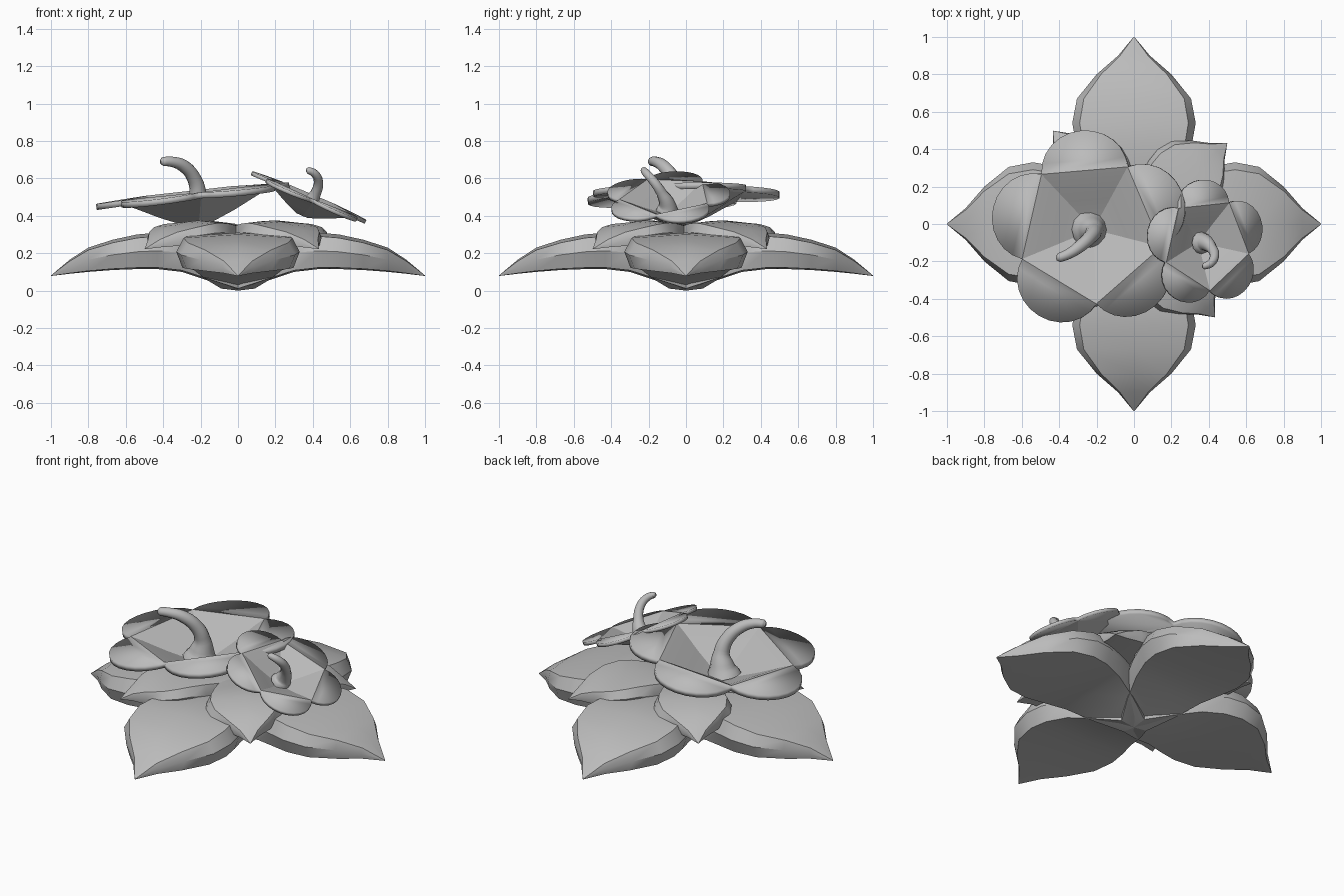
import bpy, bmesh, math
from mathutils import Vector, Matrix

if "Cube" in bpy.data.objects:
    bpy.data.objects.remove(bpy.data.objects["Cube"])

grey = bpy.data.materials.new("soft_grey")
grey.diffuse_color = (0.5, 0.5, 0.5, 1)
grey.use_nodes = True
grey.node_tree.nodes["Principled BSDF"].inputs["Base Color"].default_value = grey.diffuse_color


def finish(obj, angle=30):
    bpy.ops.object.select_all(action='DESELECT')
    obj.select_set(True)
    bpy.context.view_layer.objects.active = obj
    bpy.ops.object.shade_smooth_by_angle(angle=math.radians(angle))


def add_mesh(name, bm, matrix):
    bmesh.ops.remove_doubles(bm, verts=bm.verts, dist=0.0005)
    bmesh.ops.recalc_face_normals(bm, faces=bm.faces)
    mesh = bpy.data.meshes.new(name)
    bm.to_mesh(mesh)
    bm.free()
    mesh.materials.append(grey)
    obj = bpy.data.objects.new(name, mesh)
    bpy.context.collection.objects.link(obj)
    obj.matrix_world = matrix
    return obj


# Leaf stations from stem to tip: distance, half width, top, underside
LEAF = [(0, .10, .27, 0), (.15, .19, .29, .05), (.30, .26, .305, .10),
        (.43, .31, .31, .115), (.54, .33, .30, .115), (.67, .305, .272, .11),
        (.80, .20, .23, .10), (.90, .085, .165, .09), (1, .002, .081, .078)]


def leaf(name, angle, scale, lift):
    bm = bmesh.new()
    rings = []
    for r, w, top, low in LEAF:
        t = top - low
        half = [(.88 * w, top - .1 * t), (w, low + .5 * t), (.9 * w, low + .04 * t)]
        section = [(0, top)] + half + [(0, low)] + [(-y, z) for y, z in reversed(half)]
        rings.append([bm.verts.new((r, y, z)) for y, z in section])
    for a, b in zip(rings, rings[1:]):
        for i in range(8):
            j = (i + 1) % 8
            bm.faces.new((a[i], a[j], b[j], b[i]))
    bm.faces.new(rings[0])
    bm.faces.new(rings[-1])
    m = (Matrix.Translation((0, 0, lift)) @ Matrix.Rotation(math.radians(angle), 4, 'Z')
         @ Matrix.Scale(scale, 4))
    finish(add_mesh(name, bm, m), 32)


for k in range(4):
    leaf(f"large_leaf_{k + 1}", 90 * k, 1, 0)
    leaf(f"small_leaf_{k + 1}", 41 + 90 * k, .66, .17)


# Flower: five-sided funnel whose edges carry rounded petal ends
def flower(name, base, normal, scale):
    bm = bmesh.new()
    profile = [(.04, 0), (.16, .06), (.27, .125), (.32, .15)]
    side = math.tan(math.radians(36))
    for k in range(5):
        rot = Matrix.Rotation(math.radians(95 + 72 * k), 4, 'Z')

        def vert(x, y, z):
            return bm.verts.new(rot @ Vector((x, y, z)))

        rows = [(vert(a, -a * side, z), vert(a, a * side, z)) for a, z in profile]
        bm.faces.new((vert(0, 0, 0), rows[0][0], rows[0][1]))
        for p, q in zip(rows, rows[1:]):
            bm.faces.new((p[0], q[0], q[1], p[1]))
        # rounded end, drooping slightly
        w = .32 * side
        arc = [vert(.32 + .215 * math.cos(t), w * math.sin(t), .15 - .01 * math.cos(t))
               for t in [math.radians(-90 + 15 * i) for i in range(1, 12)]]
        bm.faces.new([rows[-1][0]] + arc + [rows[-1][1]])
    tilt = Vector((0, 0, 1)).rotation_difference(Vector(normal)).to_matrix().to_4x4()
    obj = add_mesh(name, bm, Matrix.Translation(base) @ tilt @ Matrix.Scale(scale, 4))
    if sum(p.normal.z for p in obj.data.polygons) < 0:
        obj.data.flip_normals()
    mod = obj.modifiers.new("thickness", 'SOLIDIFY')
    mod.thickness = .032
    mod.offset = -1
    finish(obj, 15)


flower("large_flower", (-.22, -.03, .38), (-.11, -.02, 1), 1)
flower("small_flower", (.35, -.10, .42), (.43, -.05, 1), .64)


# Pistil: tapered bent tube with a flared foot
def pistil(name, points):
    curve = bpy.data.curves.new(name, 'CURVE')
    curve.dimensions = '3D'
    curve.bevel_depth = 1
    curve.bevel_resolution = 4
    curve.resolution_u = 5
    curve.use_fill_caps = True
    spline = curve.splines.new('BEZIER')
    spline.bezier_points.add(len(points) - 1)
    for bp, (x, y, z, r) in zip(spline.bezier_points, points):
        bp.co = (x, y, z)
        bp.radius = r
        bp.handle_left_type = bp.handle_right_type = 'AUTO'
    curve.materials.append(grey)
    obj = bpy.data.objects.new(name, curve)
    bpy.context.collection.objects.link(obj)
    bpy.ops.object.select_all(action='DESELECT')
    obj.select_set(True)
    bpy.context.view_layer.objects.active = obj
    bpy.ops.object.convert(target='MESH')
    finish(bpy.context.object, 40)


pistil("large_pistil", [(-.235, -.03, .39, .10), (-.225, -.03, .44, .072),
                        (-.215, -.04, .52, .045), (-.235, -.07, .60, .038),
                        (-.29, -.12, .665, .034), (-.35, -.16, .688, .028),
                        (-.40, -.18, .69, .025), (-.415, -.184, .688, .012)])
pistil("small_pistil", [(.36, -.10, .43, .06), (.38, -.10, .46, .045),
                        (.415, -.13, .52, .029), (.43, -.17, .58, .025),
                        (.41, -.21, .625, .022), (.375, -.225, .643, .018),
                        (.365, -.226, .645, .009)])
